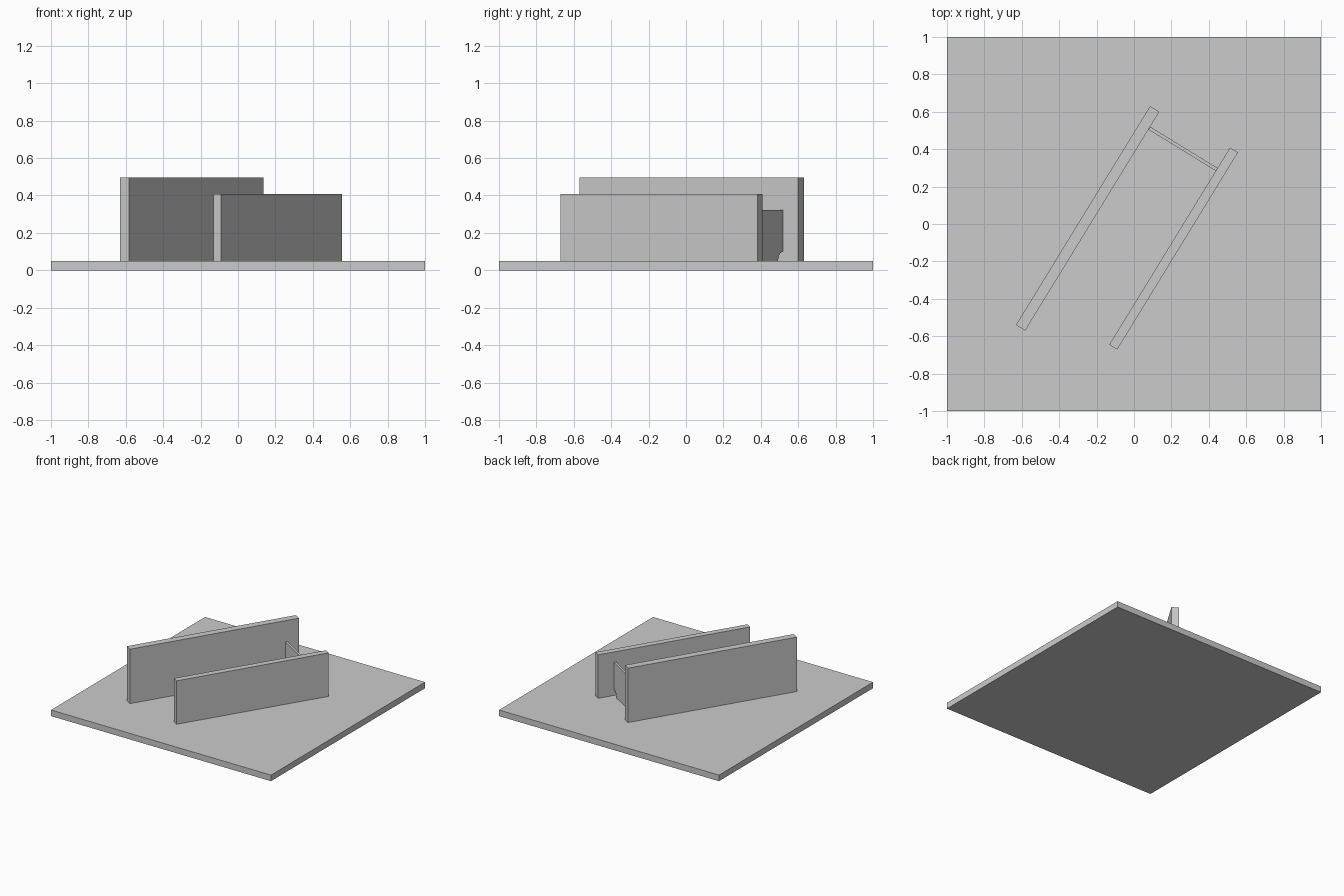
import bpy
import bmesh
from math import radians, sin, cos, pi
from mathutils import Matrix, Vector

cube = bpy.data.objects.get("Cube")
if cube:
    bpy.data.objects.remove(cube, do_unlink=True)

grey = bpy.data.materials.new("light_grey")
grey.use_nodes = True
grey.diffuse_color = (0.6, 0.6, 0.6, 1)
grey.node_tree.nodes["Principled BSDF"].inputs["Base Color"].default_value = (0.6, 0.6, 0.6, 1)

BASE_TOP = 0.05
TURN = Matrix.Rotation(radians(58.5), 4, "Z")  # local x runs along the walls


def extrude_profile(name, points, depth, matrix):
    """Solid made from an outline in the local YZ plane, centred along local x."""
    bm = bmesh.new()
    face = bm.faces.new([bm.verts.new((-depth / 2, y, z)) for y, z in points])
    grown = bmesh.ops.extrude_face_region(bm, geom=[face])["geom"]
    bmesh.ops.translate(bm, vec=(depth, 0, 0),
                        verts=[g for g in grown if isinstance(g, bmesh.types.BMVert)])
    bmesh.ops.recalc_face_normals(bm, faces=bm.faces)
    mesh = bpy.data.meshes.new(name)
    bm.to_mesh(mesh)
    bm.free()
    mesh.materials.append(grey)
    obj = bpy.data.objects.new(name, mesh)
    obj.matrix_world = matrix
    bpy.context.collection.objects.link(obj)
    return obj


def block(name, length, width, bottom, top, matrix):
    w = width / 2
    return extrude_profile(name, [(-w, bottom), (w, bottom), (w, top), (-w, top)], length, matrix)


def turned(x, y):
    return Matrix.Translation(Vector((x, y, 0))) @ TURN


# Base plate and the two upright walls
block("base_plate", 2, 2, 0, BASE_TOP, Matrix())
block("tall_wall", 1.372, 0.058, BASE_TOP, 0.497, turned(-0.248, 0.03))
block("short_wall", 1.236, 0.05, BASE_TOP, 0.407, turned(0.212, -0.131))

# Thin cross panel with a quarter-round cutout in both lower corners
half, radius, steps = 0.211, 0.052, 8
arc = [(half - radius * cos(a), BASE_TOP + radius * sin(a))
       for a in (pi / 2 * i / steps for i in range(steps + 1))]
right_side = arc + [(half, 0.323)]
left_side = [(-y, z) for y, z in reversed(right_side)]
extrude_profile("cross_panel", right_side + left_side, 0.018, turned(0.262, 0.402))
